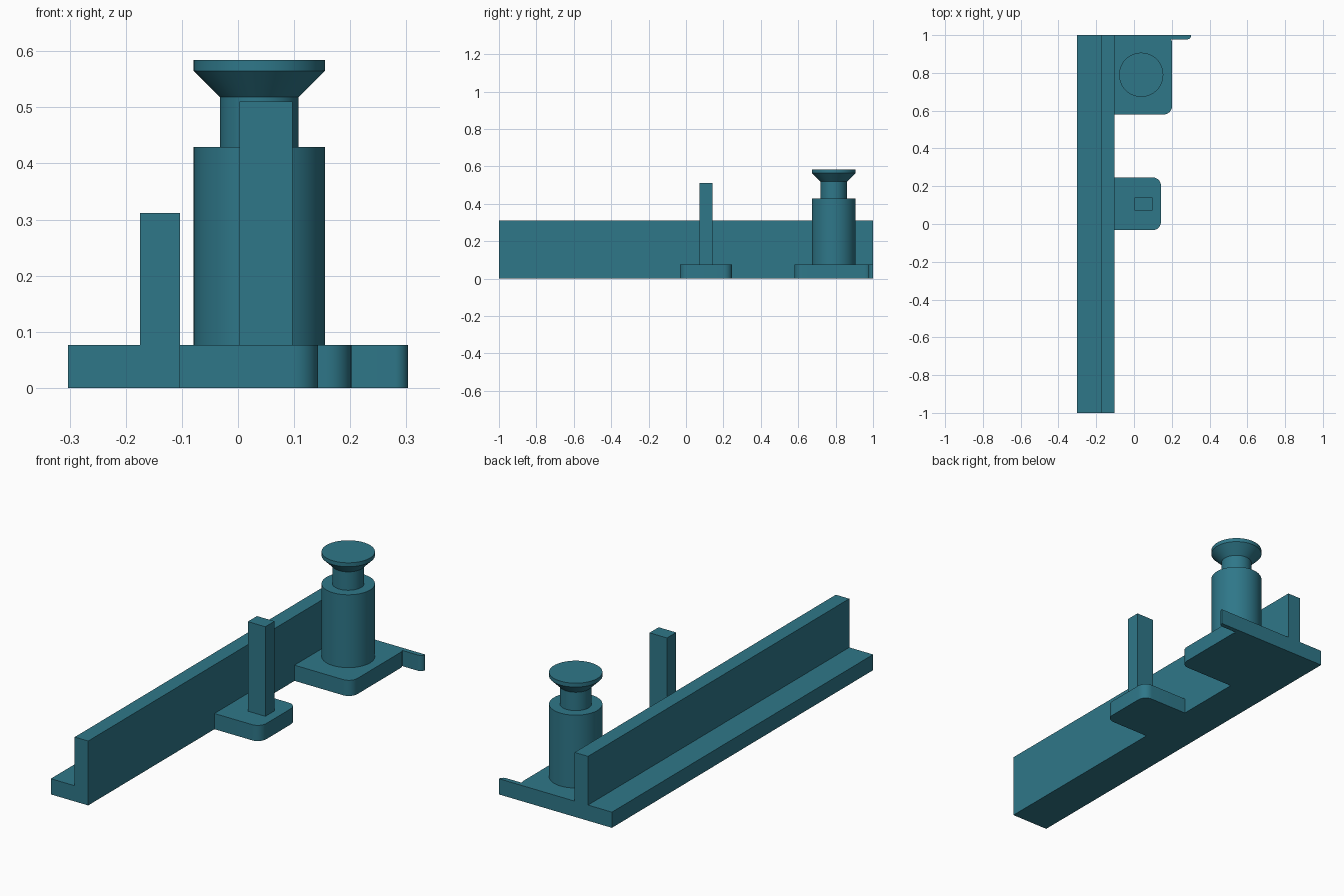
import bpy, bmesh
from math import sin, cos, pi, radians

if "Cube" in bpy.data.objects:
    bpy.data.objects.remove(bpy.data.objects["Cube"])

teal = bpy.data.materials.new("teal")
teal.diffuse_color = (0.028, 0.185, 0.25, 1)
teal.use_nodes = True
teal.node_tree.nodes["Principled BSDF"].inputs["Base Color"].default_value = teal.diffuse_color


def finish(name, bm, smooth=True):
    bmesh.ops.recalc_face_normals(bm, faces=bm.faces)
    mesh = bpy.data.meshes.new(name)
    bm.to_mesh(mesh)
    bm.free()
    mesh.materials.append(teal)
    ob = bpy.data.objects.new(name, mesh)
    bpy.context.collection.objects.link(ob)
    if smooth:
        bpy.ops.object.select_all(action='DESELECT')
        ob.select_set(True)
        bpy.context.view_layer.objects.active = ob
        bpy.ops.object.shade_smooth_by_angle(angle=radians(30))
    return ob


def extrude(name, points, offset, smooth=True):
    bm = bmesh.new()
    face = bm.faces.new([bm.verts.new(p) for p in points])
    res = bmesh.ops.extrude_face_region(bm, geom=[face])
    verts = [v for v in res["geom"] if isinstance(v, bmesh.types.BMVert)]
    bmesh.ops.translate(bm, verts=verts, vec=offset)
    return finish(name, bm, smooth)


def arc(cx, cy, r, start, end, n=8):
    angles = [radians(start + (end - start) * i / n) for i in range(n + 1)]
    return [(cx + r * cos(a), cy + r * sin(a)) for a in angles]


def plate(name, outline):
    return extrude(name, [(x, y, 0) for x, y in outline], (0, 0, BASE))


def lathe(name, centre, profile, n=64):
    bm = bmesh.new()
    rings = [[bm.verts.new((centre[0] + r * cos(2 * pi * i / n),
                            centre[1] + r * sin(2 * pi * i / n), z))
              for i in range(n)] for r, z in profile]
    for a, b in zip(rings, rings[1:]):
        for i in range(n):
            j = (i + 1) % n
            bm.faces.new((a[i], a[j], b[j], b[i]))
    bm.faces.new(rings[0])
    bm.faces.new(rings[-1])
    return finish(name, bm)


BASE = 0.076
EDGE = -0.103   # side of the rail that the tabs join
R = 0.045       # tab corner radius

# Long L-shaped rail
section = [(-0.303, 0), (EDGE, 0), (EDGE, 0.312), (-0.175, 0.312),
           (-0.175, BASE), (-0.303, BASE)]
extrude("rail", [(x, -1, z) for x, z in section], (0, 2, 0), smooth=False)

# Middle tab with rounded outer corners
plate("middle_tab", [(EDGE, -0.033)]
      + arc(0.143 - R, -0.033 + R, R, -90, 0)
      + arc(0.143 - R, 0.247 - R, R, 0, 90) + [(EDGE, 0.247)])

# End tab with a thin ear along the end edge
plate("end_tab", [(EDGE, 0.58)]
      + arc(0.202 - R, 0.58 + R, R, -90, 0)
      + arc(0.202 - R, 1 - R, R, 0, 27, 4)
      + [(0.198, 0.977)]
      + arc(0.28, 1, 0.023, -90, 0) + [(EDGE, 1)])

# Square post on the middle tab
extrude("post", [(0.003, 0.071, BASE), (0.097, 0.071, BASE),
                 (0.097, 0.141, BASE), (0.003, 0.141, BASE)],
        (0, 0, 0.51 - BASE), smooth=False)

# Turned knob with narrow neck and flared head
lathe("knob", (0.038, 0.79),
      [(0.117, BASE), (0.117, 0.429), (0.07, 0.429), (0.07, 0.518),
       (0.117, 0.565), (0.117, 0.584)])
